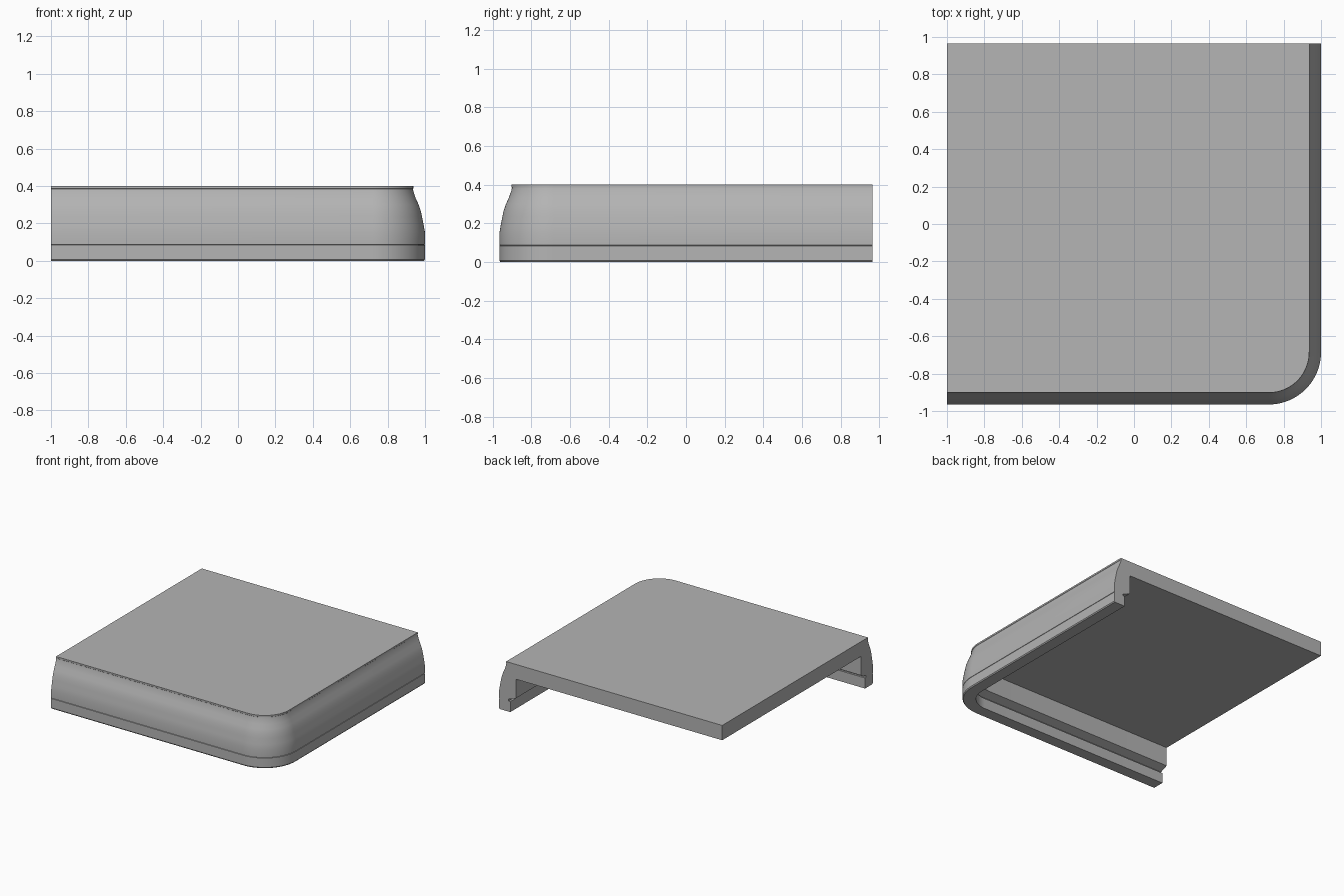
import bpy, bmesh, math
from mathutils import Vector

if "Cube" in bpy.data.objects:
    bpy.data.objects.remove(bpy.data.objects["Cube"], do_unlink=True)

# Plain grey material
grey = bpy.data.materials.new("plain grey")
grey.use_nodes = True
colour = (0.46, 0.46, 0.46, 1)
grey.diffuse_color = colour
grey.node_tree.nodes["Principled BSDF"].inputs["Base Color"].default_value = colour

HALF_X, HALF_Y, RADIUS = 1.0, 0.965, 0.28
SEGMENTS = 24

# Wall section as (inset, height): inside, rebated lip, outside, top rim
section = [
    (0.15, 0.28), (0.15, 0.125), (0.085, 0.10), (0.085, 0.085), (0.10, 0.085),
    (0.10, 0.0), (0.006, 0.0), (0.0, 0.008),
    (0.0, 0.084), (0.004, 0.086), (0.0, 0.088),
    (0.0, 0.15), (0.007, 0.19), (0.016, 0.235), (0.022, 0.265),
    (0.034, 0.30), (0.05, 0.335), (0.062, 0.37), (0.065, 0.385),
    (0.063, 0.387), (0.063, 0.40),
]

# Path stations as (point, inward direction): front run, round corner, side run
centre = Vector((HALF_X - RADIUS, RADIUS - HALF_Y))
stations = [(Vector((-HALF_X, -HALF_Y)), Vector((0, 1)))]
for i in range(SEGMENTS + 1):
    a = math.radians(-90 + 90 * i / SEGMENTS)
    out = Vector((math.cos(a), math.sin(a)))
    stations.append((centre + out * RADIUS, -out))
stations.append((Vector((HALF_X, HALF_Y)), Vector((-1, 0))))

bm = bmesh.new()
rings = []
for point, inward in stations:
    ring = []
    for inset, z in section:
        p = point + inward * inset
        ring.append(bm.verts.new((p.x, p.y, z)))
    rings.append(ring)
for a, b in zip(rings, rings[1:]):
    for j in range(len(section) - 1):
        bm.faces.new((a[j], b[j], b[j + 1], a[j + 1]))

# Flat panel closing the wall, and the two cut ends
under = bm.verts.new((-HALF_X, HALF_Y, section[0][1]))
upper = bm.verts.new((-HALF_X, HALF_Y, section[-1][1]))
bm.faces.new([r[-1] for r in rings] + [upper])
bm.faces.new([r[0] for r in rings] + [under])
for ring in (rings[0], rings[-1]):
    bm.faces.new(ring + [upper, under])
bmesh.ops.recalc_face_normals(bm, faces=bm.faces[:])

mesh = bpy.data.meshes.new("lid_corner")
bm.to_mesh(mesh)
bm.free()
mesh.materials.append(grey)
lid = bpy.data.objects.new("lid_corner", mesh)
bpy.context.collection.objects.link(lid)

# Smooth the rounded wall, keep creases sharp
bpy.ops.object.select_all(action="DESELECT")
lid.select_set(True)
bpy.context.view_layer.objects.active = lid
bpy.ops.object.shade_smooth_by_angle(angle=math.radians(30))
